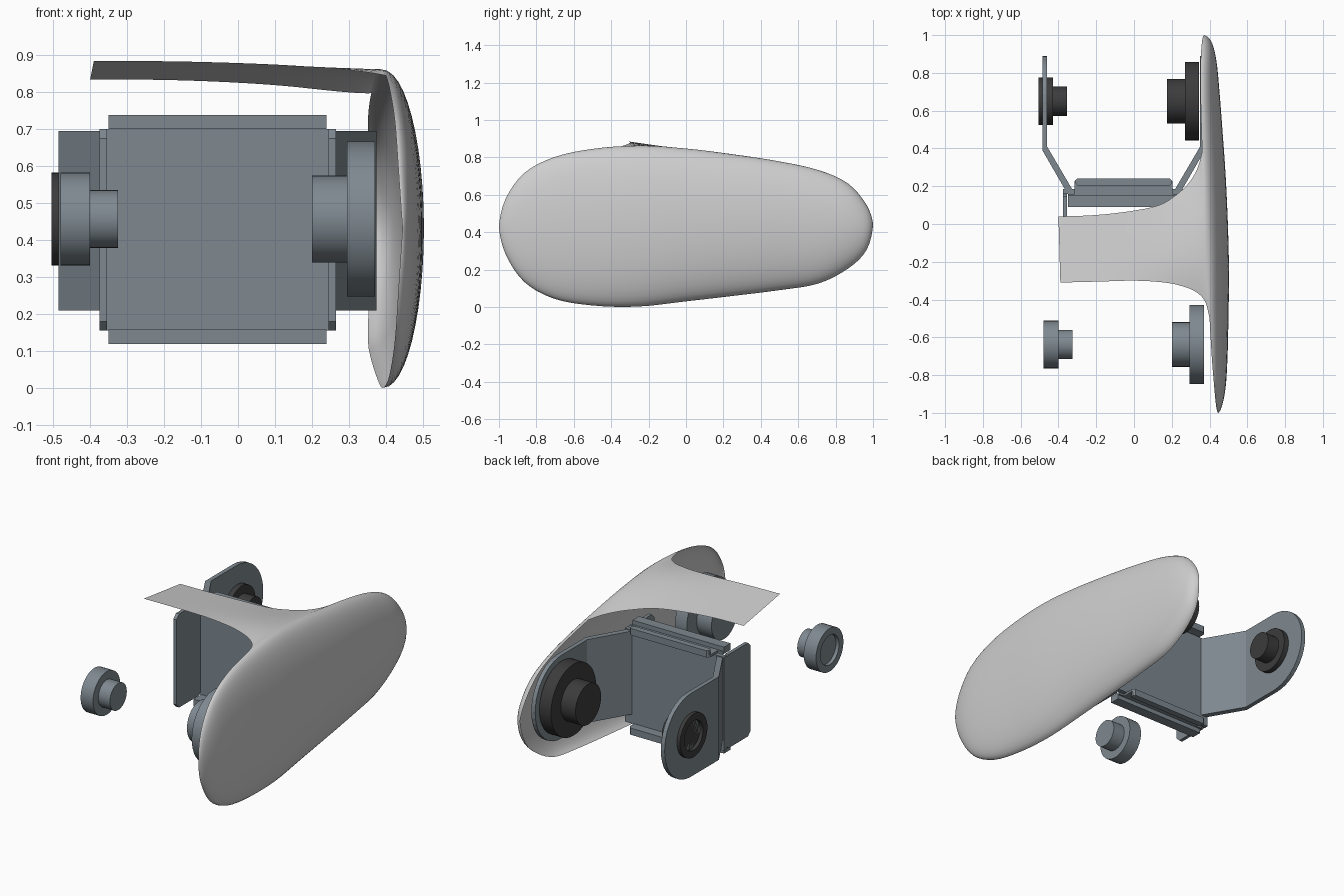
import bpy, bmesh, math

cube = bpy.data.objects.get("Cube")
if cube:
    bpy.data.objects.remove(cube, do_unlink=True)


def material(name, rgb):
    m = bpy.data.materials.new(name)
    m.use_nodes = True
    m.diffuse_color = (*rgb, 1)
    m.node_tree.nodes["Principled BSDF"].inputs["Base Color"].default_value = (*rgb, 1)
    return m


PALE = material("pale_grey", (0.62, 0.62, 0.62))
STEEL = material("blue_grey_steel", (0.21, 0.25, 0.28))
DARK = material("dark_rubber", (0.045, 0.045, 0.045))
MID = -0.055       # bracket centre line in x
AXLE_Z = 0.457


def finish(name, bm, mat, angle=None):
    bmesh.ops.remove_doubles(bm, verts=bm.verts, dist=0.0001)
    bmesh.ops.recalc_face_normals(bm, faces=bm.faces)
    me = bpy.data.meshes.new(name)
    bm.to_mesh(me)
    bm.free()
    me.materials.append(mat)
    ob = bpy.data.objects.new(name, me)
    bpy.context.collection.objects.link(ob)
    if angle:
        bpy.ops.object.select_all(action='DESELECT')
        ob.select_set(True)
        bpy.context.view_layer.objects.active = ob
        bpy.ops.object.shade_smooth_by_angle(angle=math.radians(angle))
    return ob


def prism(name, pts, axis, lo, hi, mat=STEEL):
    """Extrude a flat outline along x, y or z."""
    bm = bmesh.new()
    place = {"x": lambda p, d: (d, *p), "y": lambda p, d: (p[0], d, p[1]),
             "z": lambda p, d: (*p, d)}[axis]
    a, b = [[bm.verts.new(place(p, d)) for p in pts] for d in (lo, hi)]
    bm.faces.new(a)
    bm.faces.new(b)
    for i in range(len(pts)):
        j = (i + 1) % len(pts)
        bm.faces.new((a[i], a[j], b[j], b[i]))
    return finish(name, bm, mat)


def rect(a0, a1, b0, b1, cut=0.0):
    if not cut:
        return [(a0, b0), (a1, b0), (a1, b1), (a0, b1)]
    return [(a0 + cut, b0), (a1 - cut, b0), (a1, b0 + cut), (a1, b1 - cut),
            (a1 - cut, b1), (a0 + cut, b1), (a0, b1 - cut), (a0, b0 + cut)]


def lathe(name, profile, y, mat, sides=40):
    """Turn (x, radius) points about a sideways axle."""
    bm = bmesh.new()
    rings = []
    for x, r in profile:
        rings.append([bm.verts.new((x, y + r * math.cos(k * math.tau / sides),
                                    AXLE_Z + r * math.sin(k * math.tau / sides)))
                      for k in range(sides)])
    for a, b in zip(rings, rings[1:]):
        for k in range(sides):
            n = (k + 1) % sides
            bm.faces.new((a[k], a[n], b[n], b[k]))
    bm.faces.new(rings[0])
    bm.faces.new(rings[-1])
    return finish(name, bm, mat, 35)


# Cover: stations at even angles from front tip to back tip
TOP = [.43, .575, .715, .80, .845, .862, .847, .815, .778, .732, .66, .545, .44]
BOTTOM = [.43, .285, .135, .045, .008, .002, .03, .06, .09, .125, .205, .305, .44]
RIM = [.445, .435, .425, .412, .40, .388, .375, .365, .357, .352, .353, .36, .37]
CREST = [.445, .465, .485, .495, .50, .503, .497, .485, .468, .452, .436, .41, .37]
SUB = 4


def spline(t, s):
    i = min(int(s), len(t) - 2)
    f = s - i
    p0, p1, p2, p3 = t[max(i - 1, 0)], t[i], t[i + 1], t[min(i + 2, len(t) - 1)]
    return p1 + f * ((p2 - p0) + f * ((2 * p0 - 5 * p1 + 4 * p2 - p3)
                                      + f * (3 * p1 - p0 - 3 * p2 + p3))) / 2


def grid_faces(bm, rows):
    for a, b in zip(rows, rows[1:]):
        for k in range(len(a) - 1):
            bm.faces.new((a[k], a[k + 1], b[k + 1], b[k]))


bm = bmesh.new()
stations, rims = [], []
count = (len(TOP) - 1) * SUB
for i in range(count + 1):
    s = i / SUB
    y = -math.cos(math.pi * i / count)
    top, low, rim, crest = [spline(t, s) for t in (TOP, BOTTOM, RIM, CREST)]
    rims.append((rim, y, top))
    row = []
    for k in range(25):
        phi = math.pi * k / 24
        row.append(bm.verts.new((rim + (crest - rim) * math.sin(phi), y,
                                 (top + low) / 2 + (top - low) / 2 * math.cos(phi))))
    stations.append(row)
grid_faces(bm, stations)

# Strap flowing out of the upper rim, narrowing to a plain band
ALONG = [0, .03, .09, .18, .3, .5, .75, 1]
FRONT = [-.5, -.41, -.36, -.33, -.31, -.30, -.305, -.31]
BACK = [.383, .30, .22, .155, .10, .068, .047, .04]
columns = []
for rim, y0, top in rims[16:31]:
    s = (y0 - FRONT[0]) / (BACK[0] - FRONT[0])
    col = []
    for k in range(29):
        q = k / 4
        t, yf, yb = [spline(c, q) for c in (ALONG, FRONT, BACK)]
        y = y0 if k == 0 else yf + (yb - yf) * s
        flat = 0.885 - (y + 0.31) / 7
        w = 1 - (1 - t) ** 3
        col.append(bm.verts.new((rim + (-0.39 - 0.01 * s - rim) * t, y,
                                 top + (flat - top) * w)))
    columns.append(col)
grid_faces(bm, columns)
bmesh.ops.dissolve_degenerate(bm, dist=0.0001, edges=bm.edges)
finish("cover_with_strap", bm, PALE, 60)

# Bracket back panel
prism("bracket_panel", rect(MID - .32, MID + .32, .155, .70), "y", .16, .185)

# Bracket sides: forward flange, slanted web and rounded ear
for side, label in ((1, "left"), (-1, "right")):
    def at(u):
        return MID + side * u
    prism(label + "_front_flange", rect(-.06, .17, .155, .70, .025), "x", at(.30), at(.32))
    prism(label + "_slanted_web", [(at(.27), .18), (at(.30), .165), (at(.43), .39),
                                   (at(.43), .41), (at(.405), .41)], "z", .21, .695)
    ear = [(.40, .21)]
    for k in range(21):
        a = -math.pi / 2 + math.pi * k / 20
        ear.append((.647 + .2425 * math.cos(a), .4525 + .2425 * math.sin(a)))
    ear.append((.40, .695))
    prism(label + "_ear", ear, "x", at(.405), at(.43))

# Channels along the upper and lower panel edges
for label, z0, d in (("upper", .70, 1), ("lower", .158, -1)):
    plan = [(MID - .295, .09), (MID + .295, .09), (MID + .295, .16), (MID + .26, .16),
            (MID + .26, .225), (MID + .245, .24), (MID - .245, .24), (MID - .26, .225),
            (MID - .26, .16), (MID - .295, .16)]
    prism(label + "_channel_base", plan, "z", z0, z0 + d * .014)
    prism(label + "_channel_front_rib", rect(MID - .295, MID + .295, .09, .15), "z",
          z0 + d * .01, z0 + d * .039)
    prism(label + "_channel_back_rib", rect(MID - .255, MID + .255, .205, .24, .01), "z",
          z0 + d * .01, z0 + d * .039)


# Stepped rollers with a recessed outer face
def roller(name, outer, shoulder, inner, big, small, y, mat):
    d = 1 if inner > outer else -1
    lathe(name, [(outer + d * .02, big * .68), (outer, big * .68), (outer, big),
                 (shoulder, big), (shoulder, small), (inner, small)], y, mat)


roller("right_front_roller", -.48, -.40, -.325, .126, .078, -.638, STEEL)
roller("right_back_roller", -.505, -.43, -.355, .126, .078, .65, DARK)
roller("left_front_roller", .37, .295, .20, .21, .118, -.638, STEEL)
roller("left_back_roller", .345, .27, .175, .208, .118, .65, DARK)
